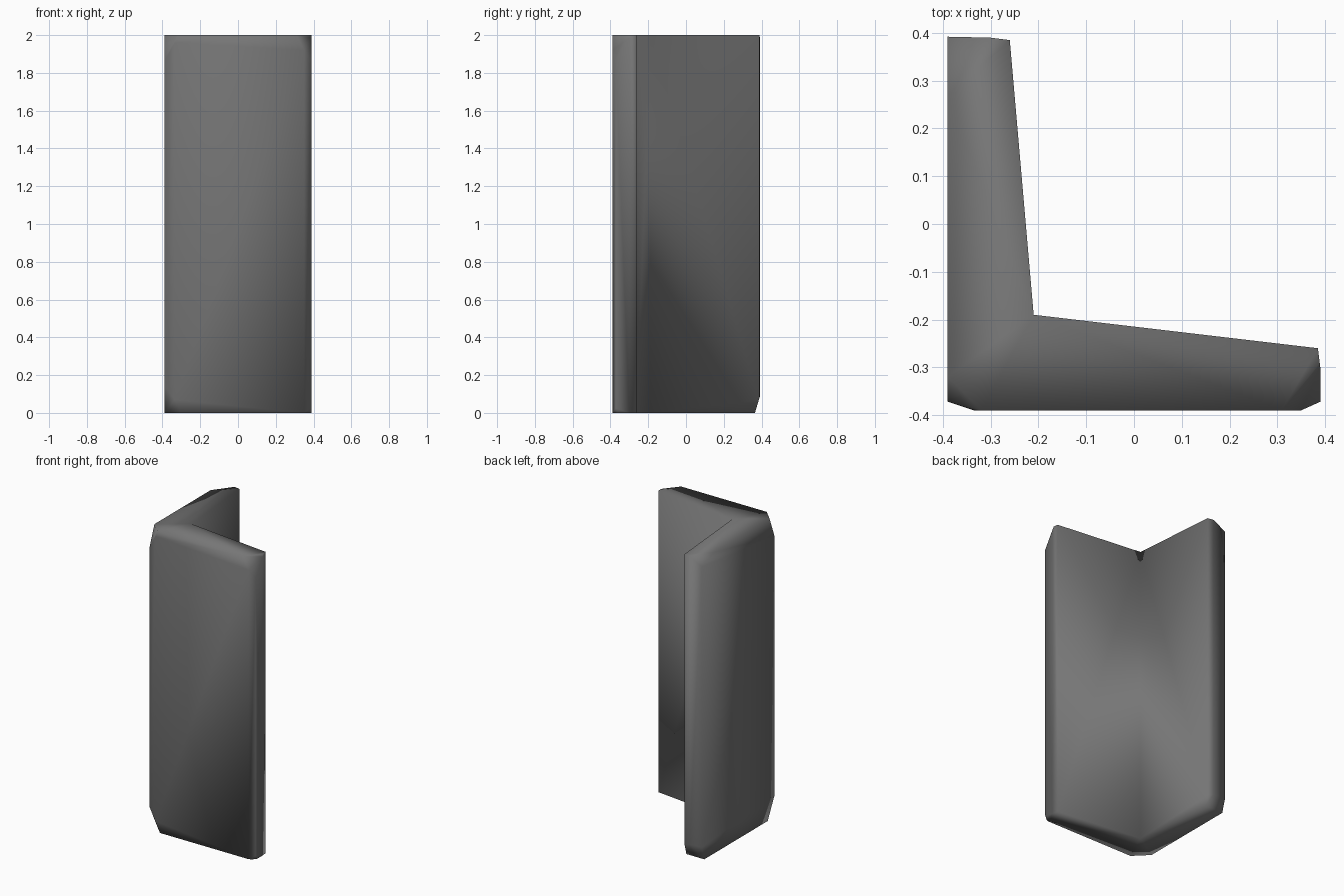
import bpy, bmesh
from mathutils import Vector

default = bpy.data.objects.get("Cube")
if default:
    bpy.data.objects.remove(default)

# Single dark grey material
grey = bpy.data.materials.new("dark grey")
grey.use_nodes = True
colour = (0.18, 0.18, 0.18, 1)
grey.diffuse_color = colour
grey.node_tree.nodes["Principled BSDF"].inputs["Base Color"].default_value = colour

# L-shaped plan with tapering legs, counter-clockwise
plan = [(-0.39, -0.372), (-0.335, -0.39), (0.35, -0.39), (0.39, -0.372),
        (0.39, -0.30), (0.385, -0.26), (-0.21, -0.19),
        (-0.26, 0.385), (-0.30, 0.39), (-0.39, 0.392)]

bm = bmesh.new()
base = bm.faces.new([bm.verts.new((x, y, 0)) for x, y in plan])
top = bmesh.ops.extrude_face_region(bm, geom=[base])["geom"]
bmesh.ops.translate(bm, vec=(0, 0, 2),
                    verts=[g for g in top if isinstance(g, bmesh.types.BMVert)])
bmesh.ops.recalc_face_normals(bm, faces=bm.faces)


def chip(point, normal):
    """Slice a corner off and close the cut."""
    bmesh.ops.bisect_plane(bm, geom=bm.verts[:] + bm.edges[:] + bm.faces[:],
                           dist=1e-5, plane_co=Vector(point),
                           plane_no=Vector(normal).normalized(), clear_outer=True)
    bmesh.ops.holes_fill(bm, edges=[e for e in bm.edges if e.is_boundary], sides=0)


# Outer corner, top and bottom
chip((-0.355, -0.355, 2), (-1, -1, 0.38))
chip((-0.345, -0.345, 0), (-1, -1, -0.5))
# End of the front leg, top and bottom
chip((0.35, -0.34, 2), (1, -0.8, 0.5))
chip((0.375, -0.375, 0), (1, -1, -0.5))
# End of the side leg, top and bottom
chip((-0.345, 0.33, 2), (-0.8, 0.6, 1.5))
chip((-0.30, 0.365, 0), (0, 1, -0.3))

bmesh.ops.recalc_face_normals(bm, faces=bm.faces)
bmesh.ops.triangulate(bm, faces=[f for f in bm.faces if len(f.verts) > 4])
for face in bm.faces:
    face.smooth = True

mesh = bpy.data.meshes.new("corner_block")
bm.to_mesh(mesh)
bm.free()
mesh.materials.append(grey)
block = bpy.data.objects.new("corner_block", mesh)
bpy.context.collection.objects.link(block)
